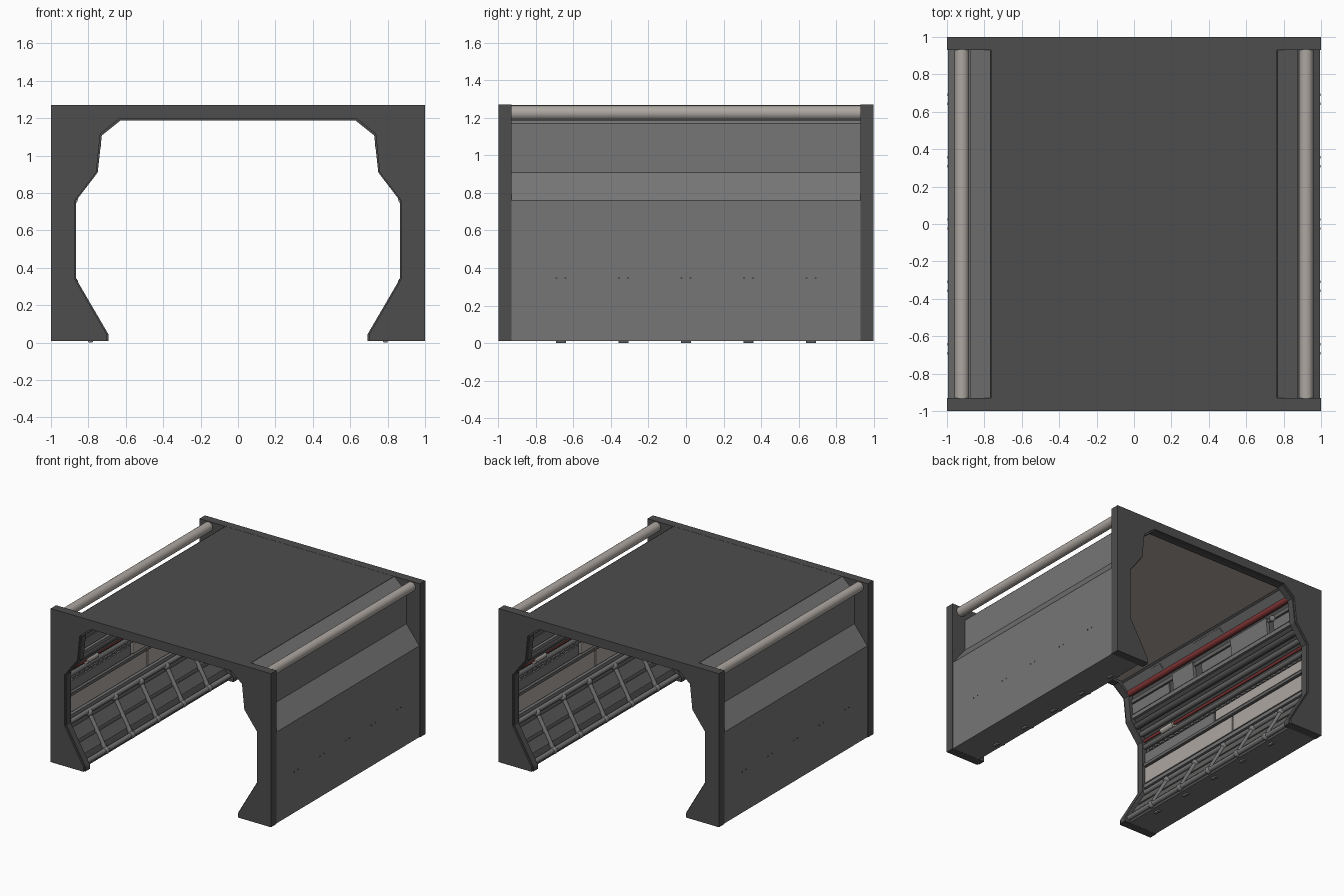
import bpy, bmesh, math
from mathutils import Vector, Matrix

if "Cube" in bpy.data.objects:
    bpy.data.objects.remove(bpy.data.objects["Cube"])

def material(name, c):
    m = bpy.data.materials.new(name)
    m.diffuse_color = (*c, 1)
    m.use_nodes = True
    m.node_tree.nodes["Principled BSDF"].inputs["Base Color"].default_value = m.diffuse_color
    return m

DARK = material("dark_grey", (0.075, 0.075, 0.075))
GREY = material("mid_grey", (0.18, 0.18, 0.18))
STEEL = material("pipe_grey", (0.13, 0.13, 0.128))
BEIGE = material("warm_light_grey", (0.42, 0.385, 0.355))
RED = material("dull_red", (0.22, 0.035, 0.035))

def finish(bm, name, mats, pair, rule=None, smooth=False):
    """Make an object; pair adds the copy turned half a turn for the opposite wall."""
    bmesh.ops.recalc_face_normals(bm, faces=bm.faces)
    if rule:
        for f in bm.faces:
            f.material_index = rule(f)
    if pair:
        d = bmesh.ops.duplicate(bm, geom=bm.verts[:] + bm.edges[:] + bm.faces[:])
        bmesh.ops.rotate(bm, verts=[v for v in d["geom"] if isinstance(v, bmesh.types.BMVert)],
                         matrix=Matrix.Rotation(math.pi, 3, 'Z'))
    me = bpy.data.meshes.new(name)
    bm.to_mesh(me)
    bm.free()
    for m in mats:
        me.materials.append(m)
    ob = bpy.data.objects.new(name, me)
    bpy.context.collection.objects.link(ob)
    if smooth:
        me.shade_smooth()
        me.set_sharp_from_angle(angle=math.radians(40))
    return ob

def add_prism(bm, pts, y0, y1):
    a = [bm.verts.new((x, y0, z)) for x, z in pts]
    b = [bm.verts.new((x, y1, z)) for x, z in pts]
    bm.faces.new(a)
    bm.faces.new(b[::-1])
    n = len(pts)
    for i in range(n):
        j = (i + 1) % n
        bm.faces.new((a[i], b[i], b[j], a[j]))

def prism(name, pts, spans, mats, pair=True, rule=None):
    bm = bmesh.new()
    for y0, y1 in spans:
        add_prism(bm, pts, y0, y1)
    return finish(bm, name, mats, pair, rule)

def add_rod(bm, p, q, r, n=14):
    p, q = Vector(p), Vector(q)
    d = q - p
    m = Matrix.Translation((p + q) / 2) @ d.to_track_quat('Z', 'Y').to_matrix().to_4x4()
    bmesh.ops.create_cone(bm, cap_ends=True, segments=n, radius1=r, radius2=r,
                          depth=d.length, matrix=m)

def pipe(name, x, z, r, mat, y0=-0.94, y1=0.94, n=14):
    bm = bmesh.new()
    add_rod(bm, (x, y0, z), (x, y1, z), r, n)
    return finish(bm, name, [mat], True, smooth=True)

def plate(name, p, q, t, spans, mat):
    """Raised plate on the wall line p-q (x, z), thickness t toward the inside."""
    d = (Vector(q) - Vector(p)).normalized()
    n = Vector((-d.y, d.x)) * t
    prism(name, [p, q, (q[0] + n.x, q[1] + n.y), (p[0] + n.x, p[1] + n.y)], spans, [mat])

FULL = [(-0.94, 0.94)]

# End frames; the outer slice has a slightly wider opening, leaving an inner lip
half = [(0.693, 0.01), (0.693, 0.045), (0.865, 0.34), (0.865, 0.76),
        (0.75, 0.91), (0.728, 1.108), (0.628, 1.188)]
def frame_profile(grow):
    h = [(x + grow, z + (grow if z > 1 else 0)) for x, z in half]
    return [(1, 0.01)] + h + [(-x, z) for x, z in h[::-1]] + [(-1, 0.01), (-1, 1.27), (1, 1.27)]
prism("end_frames", frame_profile(0.008), [(-1, -0.985)], [DARK])
prism("end_frame_lips", frame_profile(0), [(-0.985, -0.93)], [DARK])

# Roof slab, warm underside
prism("roof", [(-0.765, 1.21), (0.765, 1.21), (0.765, 1.269), (-0.765, 1.269)],
      [(-0.935, 0.935)], [DARK, BEIGE], pair=False,
      rule=lambda f: 1 if f.normal.z < -0.9 else 0)

# Side walls: grey outer skin, dark recessed inside
outer = [(0.74, 0.011), (0.995, 0.011), (0.995, 0.76), (0.877, 0.91), (0.877, 1.17), (0.768, 1.269)]
inner = [(0.765, 1.21), (0.66, 1.21), (0.765, 1.12), (0.785, 0.925), (0.905, 0.775),
         (0.905, 0.325), (0.74, 0.045)]
prism("side_walls", outer + inner, [(-0.935, 0.935)], [DARK, GREY],
      rule=lambda f: 1 if f.normal.x > 0.4 or (f.normal.z < -0.9 and f.calc_center_median().z < 0.1) else 0)

# Outside roof rails
pipe("roof_rails", 0.92, 1.226, 0.039, BEIGE, n=24)

# Lower sloped panels running behind the struts
plate("lower_panel_low", (0.772, 0.1), (0.818, 0.178), 0.012, FULL, STEEL)
plate("lower_panel_high", (0.83, 0.198), (0.882, 0.286), 0.012, FULL, STEEL)

# Strut cage: lower and upper rails, cross struts, ball joints, wall pegs
stations = [i / 3 for i in (-2, -1, 0, 1, 2)]
pipe("lower_rail", 0.733, 0.052, 0.02, GREY)
pipe("upper_rail", 0.893, 0.332, 0.02, GREY)
bm = bmesh.new()
for y in stations:
    lo, hi = (0.733, y, 0.052), (0.884, y, 0.32)
    add_rod(bm, lo, hi, 0.018)
    for c in (lo, hi):
        bmesh.ops.create_uvsphere(bm, u_segments=12, v_segments=8, radius=0.03,
                                  matrix=Matrix.Translation(c))
finish(bm, "cross_struts", [GREY], True, smooth=True)
bm = bmesh.new()
for y in stations:
    for s in (-0.024, 0.024):
        add_rod(bm, (0.9, y + s, 0.347), (0.998, y + s, 0.347), 0.006, 8)
finish(bm, "wall_pegs", [DARK], True)
prism("feet", [(0.778, 0.0), (0.798, 0.0), (0.804, 0.015), (0.772, 0.015)],
      [(y - 0.026, y + 0.026) for y in stations], [GREY])

# Middle wall: stepped light panels, ribs and a cable
plate("middle_lower_sill", (0.905, 0.365), (0.905, 0.395), 0.025, FULL, GREY)
plate("middle_light_panels", (0.905, 0.41), (0.905, 0.54), 0.018,
      [(-0.94, -0.1), (-0.09, 0.94)], BEIGE)
plate("middle_rib", (0.905, 0.55), (0.905, 0.575), 0.03, FULL, STEEL)
plate("middle_upper_panels", (0.905, 0.585), (0.905, 0.665), 0.022, [(-0.94, 0.1)], BEIGE)
plate("middle_grey_panels", (0.905, 0.585), (0.905, 0.665), 0.018, [(0.12, 0.94)], GREY)
plate("middle_vents", (0.905, 0.675), (0.905, 0.69), 0.02,
      [(-0.9 + i * 0.06, -0.86 + i * 0.06) for i in range(30)], GREY)
pipe("middle_pipe", 0.888, 0.722, 0.02, STEEL)
pipe("thin_red_pipe", 0.882, 0.772, 0.012, RED)
pipe("red_pipe_valve", 0.88, 0.765, 0.024, BEIGE, 0.58, 0.72)

# Shoulder slope: parallel pipes
pipe("shoulder_pipe_low", 0.856, 0.82, 0.022, STEEL)
pipe("shoulder_pipe_high", 0.812, 0.875, 0.026, DARK)

# Upper wall: layered plates
plate("upper_sill", (0.785, 0.925), (0.782, 0.955), 0.022, FULL, GREY)
plate("upper_plates", (0.781, 0.965), (0.773, 1.045), 0.012,
      [(-0.94, -0.72), (-0.28, 0.12), (0.5, 0.94)], GREY)
plate("upper_boxes", (0.782, 0.955), (0.768, 1.09), 0.026, [(-0.66, -0.24), (0.2, 0.44)], GREY)
plate("upper_rib", (0.772, 1.055), (0.769, 1.085), 0.015, FULL, STEEL)
bm = bmesh.new()
bmesh.ops.create_uvsphere(bm, u_segments=14, v_segments=8, radius=0.026,
                          matrix=Matrix.Translation((0.757, -0.72, 1.06)))
finish(bm, "upper_knob", [GREY], True, smooth=True)

# Ceiling edge: red pipe and trim
pipe("thick_red_pipe", 0.737, 1.132, 0.024, RED)
plate("ceiling_trim", (0.725, 1.154), (0.672, 1.2), 0.012, FULL, GREY)
plate("ceiling_trim_clips", (0.715, 1.163), (0.682, 1.191), 0.02, [(-0.2, 0.1), (0.5, 0.6)], GREY)
